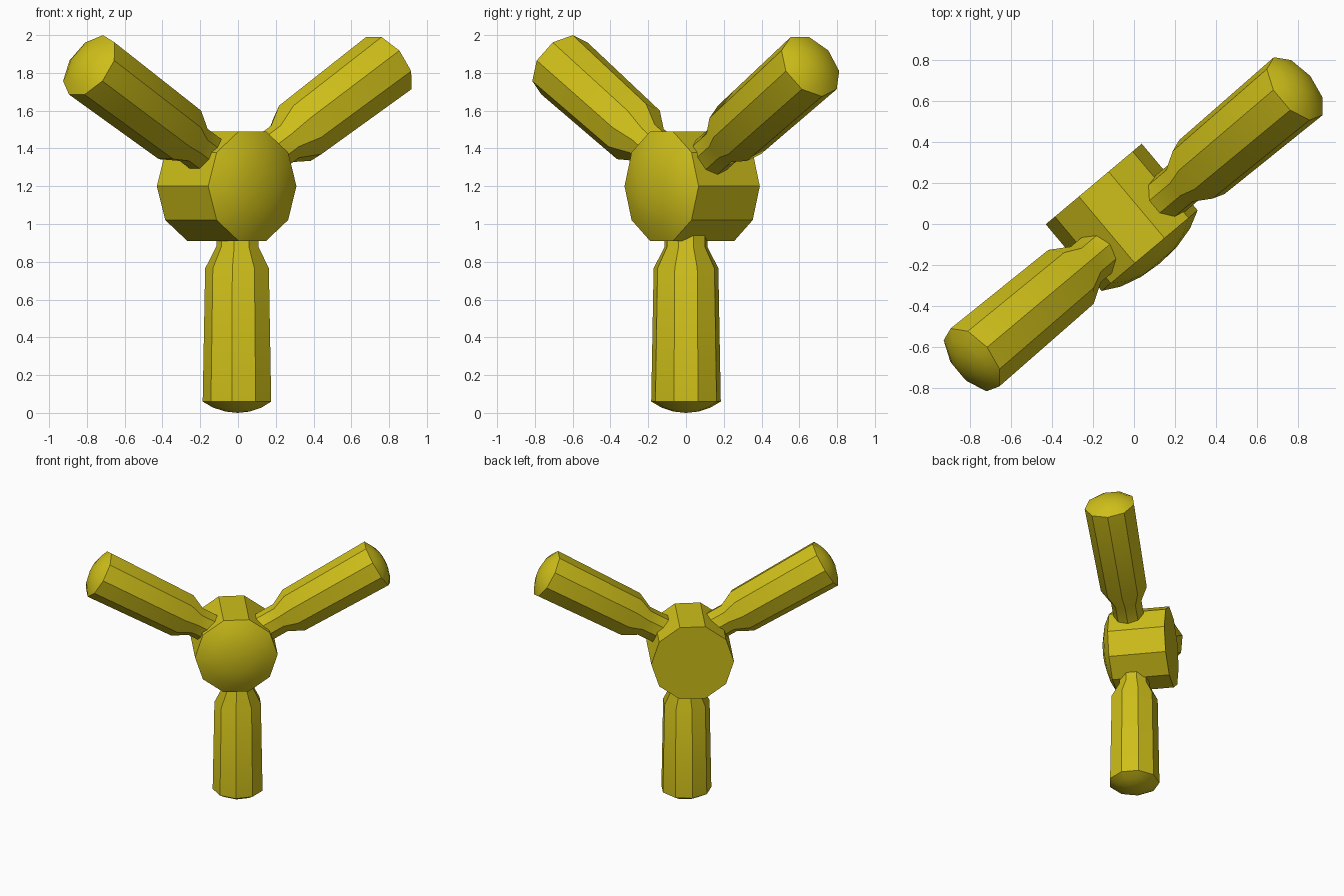
import bpy, bmesh, math
from mathutils import Vector

if "Cube" in bpy.data.objects:
    bpy.data.objects.remove(bpy.data.objects["Cube"])

# Model plane: U runs along the arms, N is the hub axis (domed side)
A = math.radians(40)
U = Vector((math.cos(A), math.sin(A), 0))
N = Vector((math.sin(A), -math.cos(A), 0))
Z = Vector((0, 0, 1))

mat = bpy.data.materials.new("yellow_plastic")
mat.diffuse_color = (0.62, 0.52, 0.01, 1)
mat.use_nodes = True
mat.node_tree.nodes["Principled BSDF"].inputs["Base Color"].default_value = mat.diffuse_color


def lathe(name, origin, axis, ref, sides, profile):
    """Sweep (distance, radius) points round an axis; a zero radius ends in a point."""
    bm = bmesh.new()
    side = axis.cross(ref)
    prev = None
    for d, r in profile:
        centre = origin + axis * d
        if r == 0:
            tip = bm.verts.new(centre)
            for i in range(sides):
                bm.faces.new((prev[i], prev[(i + 1) % sides], tip))
            break
        ring = []
        for i in range(sides):
            t = 2 * math.pi * i / sides
            ring.append(bm.verts.new(centre + (ref * math.cos(t) + side * math.sin(t)) * r))
        if prev is None:
            bm.faces.new(ring[::-1])
        else:
            for i in range(sides):
                j = (i + 1) % sides
                bm.faces.new((prev[i], prev[j], ring[j], ring[i]))
        prev = ring
    bmesh.ops.recalc_face_normals(bm, faces=bm.faces)
    me = bpy.data.meshes.new(name)
    bm.to_mesh(me)
    bm.free()
    me.materials.append(mat)
    ob = bpy.data.objects.new(name, me)
    bpy.context.collection.objects.link(ob)
    bpy.ops.object.select_all(action='DESELECT')
    ob.select_set(True)
    bpy.context.view_layer.objects.active = ob
    bpy.ops.object.shade_smooth_by_angle(angle=math.radians(30))
    return ob


# Ten-sided hub with a shallow dome on the front
lathe("hub", Z * 1.2 - U * 0.025, N, U, 10,
      [(-0.275, 0.305), (0.148, 0.305), (0.192, 0.22), (0.219, 0.115), (0.228, 0)])

# Three nine-sided handles, 120 degrees apart, each with a thin neck and rounded end
handle = [(0.15, 0.115), (0.365, 0.115), (0.48, 0.174), (1.185, 0.187),
          (1.217, 0.132), (1.238, 0.066), (1.245, 0)]
for name, deg in (("right_handle", 30), ("left_handle", 150), ("lower_handle", 270)):
    c, s = math.cos(math.radians(deg)), math.sin(math.radians(deg))
    lathe(name, Z * 1.245, U * c + Z * s, U * s - Z * c, 9, handle)
